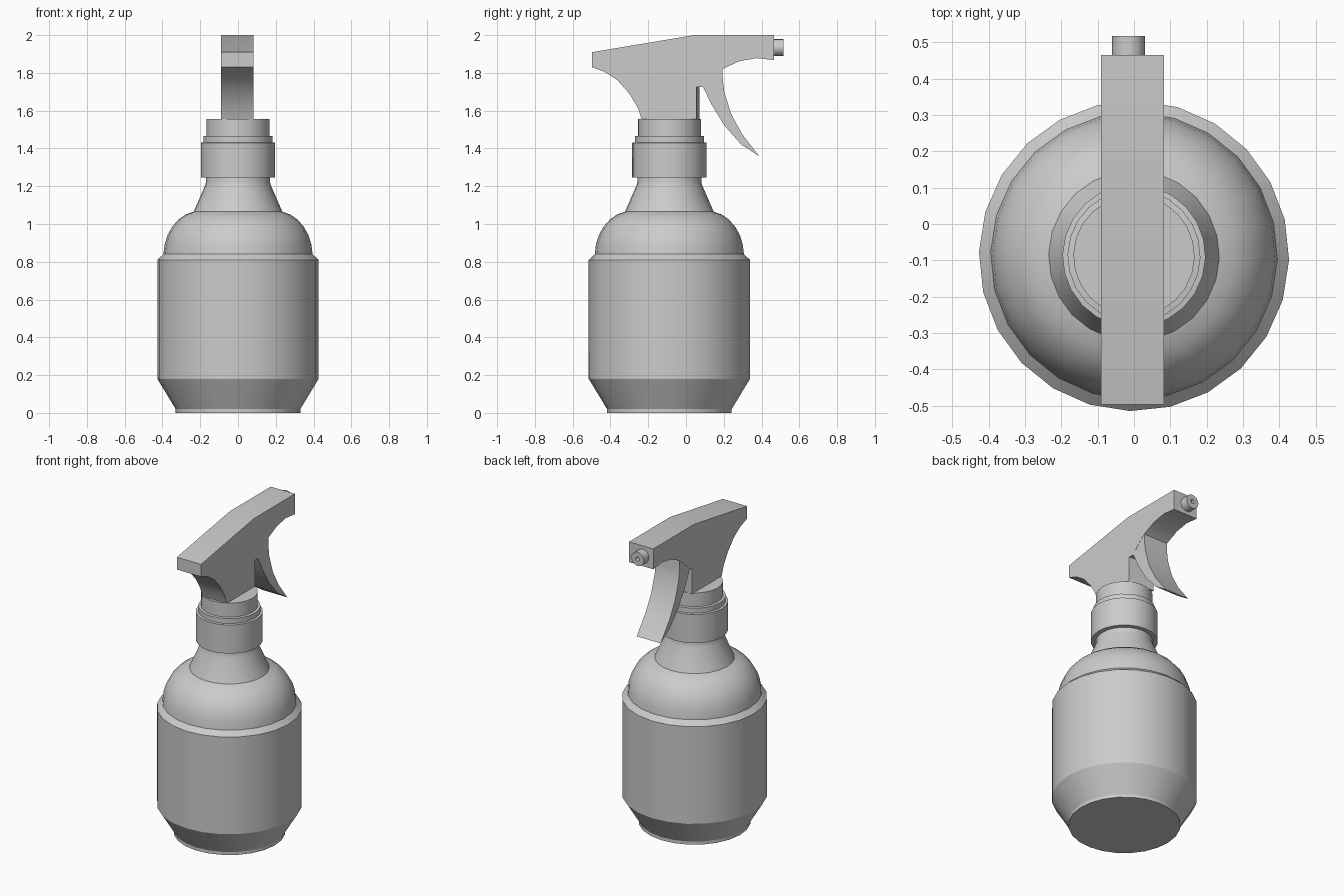
import bpy, bmesh, math
from mathutils import Matrix

cube = bpy.data.objects.get("Cube")
if cube:
    bpy.data.objects.remove(cube, do_unlink=True)

GREY = (0.6, 0.6, 0.6, 1.0)
mat = bpy.data.materials.new("plain grey")
mat.use_nodes = True
mat.diffuse_color = GREY
mat.node_tree.nodes["Principled BSDF"].inputs["Base Color"].default_value = GREY


def finish(name, bm, angle=28):
    bmesh.ops.recalc_face_normals(bm, faces=bm.faces)
    mesh = bpy.data.meshes.new(name)
    bm.to_mesh(mesh)
    bm.free()
    mesh.materials.append(mat)
    obj = bpy.data.objects.new(name, mesh)
    bpy.context.collection.objects.link(obj)
    bpy.ops.object.select_all(action='DESELECT')
    obj.select_set(True)
    bpy.context.view_layer.objects.active = obj
    bpy.ops.object.shade_smooth_by_angle(angle=math.radians(angle))
    return obj


def lathe(name, profile, sides, matrix, turn=0.0):
    """Spin (radius, height) points around z, cap both ends, then place."""
    bm = bmesh.new()
    rings = []
    for r, z in profile:
        rings.append([bm.verts.new((r * math.cos(turn + math.tau * i / sides),
                                    r * math.sin(turn + math.tau * i / sides), z))
                      for i in range(sides)])
    for a, b in zip(rings, rings[1:]):
        for i in range(sides):
            j = (i + 1) % sides
            bm.faces.new((a[i], a[j], b[j], b[i]))
    bm.faces.new(rings[0][::-1])
    bm.faces.new(rings[-1])
    bm.transform(matrix)
    return finish(name, bm)


def slab(name, outline, x0, x1, skew=None):
    """Extrude a (y, z) outline across x; skew shifts y of some points at x0."""
    skew = skew or {}
    bm = bmesh.new()
    far = [bm.verts.new((x0, y + skew.get(i, 0), z)) for i, (y, z) in enumerate(outline)]
    near = [bm.verts.new((x1, y, z)) for y, z in outline]
    n = len(outline)
    for i in range(n):
        j = (i + 1) % n
        bm.faces.new((far[i], far[j], near[j], near[i]))
    bm.faces.new(far[::-1])
    bm.faces.new(near)
    return finish(name, bm)


AXIS = Matrix.Translation((0, -0.088, 0))
TURN = math.radians(-1.5)

# Bottle: foot, tapered base, straight wall, ledge, dome, cone and neck
lathe("bottle", [
    (0.33, 0), (0.33, 0.02), (0.427, 0.18), (0.427, 0.81), (0.395, 0.84),
    (0.389, 0.89), (0.374, 0.94), (0.349, 0.985), (0.316, 1.023),
    (0.278, 1.05), (0.235, 1.065), (0.174, 1.205), (0.169, 1.225),
    (0.169, 1.30)], 24, AXIS, TURN)

# Screw collar with its stepped ring and the plug below the head
lathe("collar", [
    (0.197, 1.245), (0.197, 1.43), (0.183, 1.432), (0.183, 1.465),
    (0.167, 1.467), (0.167, 1.557)], 24, AXIS, TURN)

# Spray head: side outline with a curved back, nose arch and trigger notch
slab("spray_head", [
    (-0.497, 1.91), (0.045, 2.0), (0.465, 2.0), (0.465, 1.868),
    (0.373, 1.878), (0.283, 1.862), (0.193, 1.82), (0.135, 1.77),
    (0.09, 1.725), (0.055, 1.725), (0.055, 1.555), (-0.235, 1.555),
    (-0.256, 1.617), (-0.30, 1.69), (-0.362, 1.76), (-0.43, 1.805),
    (-0.497, 1.83)], -0.091, 0.083, {9: 0.016, 10: 0.016})

# Curved trigger tapering to a point
slab("trigger", [
    (0.193, 1.82), (0.195, 1.76), (0.203, 1.697), (0.24, 1.58),
    (0.298, 1.475), (0.388, 1.358), (0.293, 1.42), (0.203, 1.522),
    (0.135, 1.633), (0.09, 1.725), (0.135, 1.77)], -0.090, 0.082)

# Nozzle facing the back, with a small recessed outlet
lathe("nozzle", [
    (0.045, -0.01), (0.045, 0.052), (0.013, 0.052), (0.011, 0.025)], 16,
    Matrix.Translation((-0.015, 0.465, 1.934)) @ Matrix.Rotation(-math.pi / 2, 4, 'X'))
